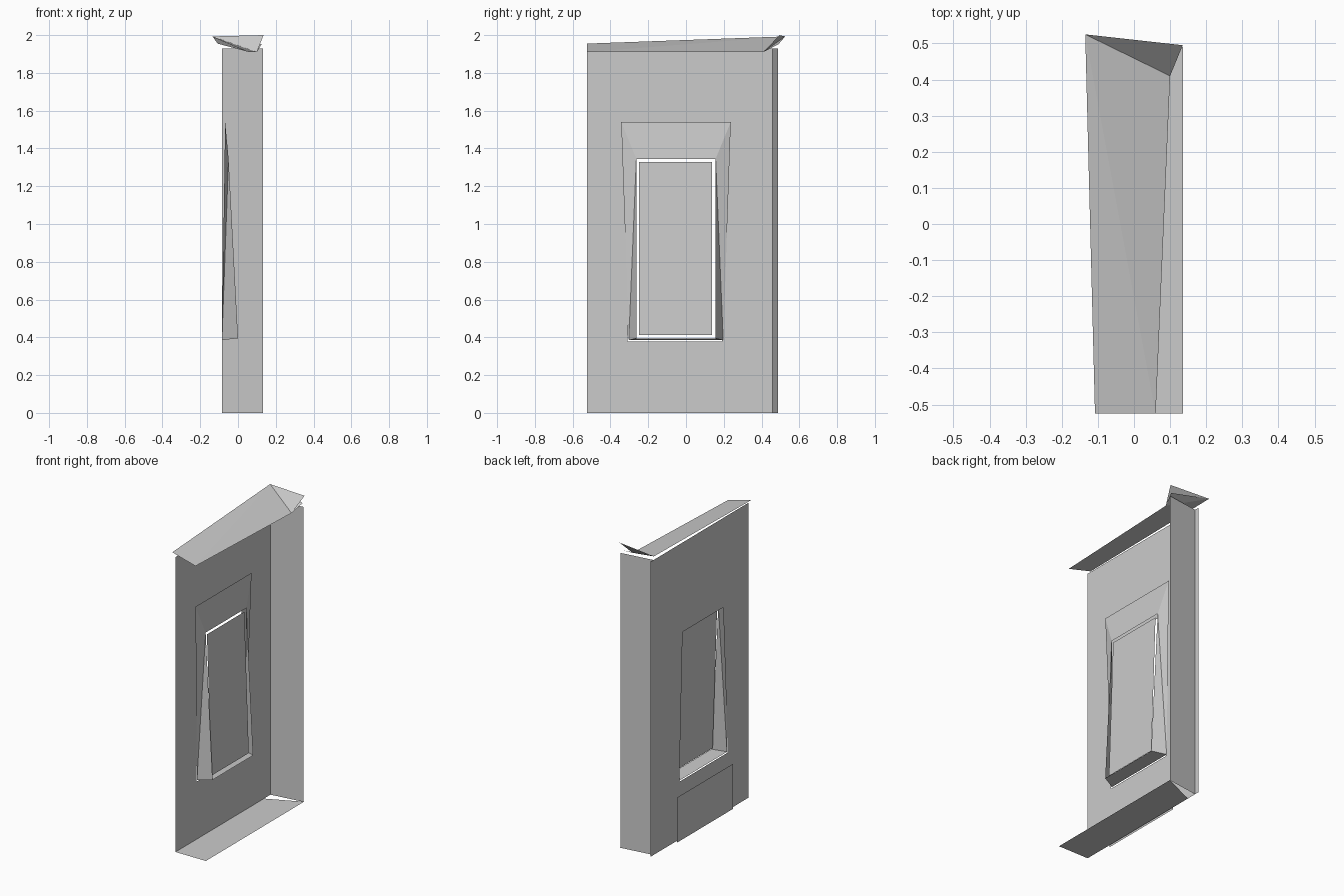
import bpy

if "Cube" in bpy.data.objects:
    bpy.data.objects.remove(bpy.data.objects["Cube"])

XW = -0.085  # plane of the main wall


def sheet(name, verts, faces=None):
    """Thin single-sided sheet made from a few corner points."""
    me = bpy.data.meshes.new(name)
    me.from_pydata(verts, [], faces or [tuple(range(len(verts)))])
    me.update()
    ob = bpy.data.objects.new(name, me)
    bpy.context.collection.objects.link(ob)
    return ob


def bridge(name, loop_a, loop_b):
    """Ring of quads between two closed loops."""
    n = len(loop_a)
    faces = [(i, (i + 1) % n, n + (i + 1) % n, n + i) for i in range(n)]
    return sheet(name, loop_a + loop_b, faces)


# Main wall with a tapered window opening
outer = [(-0.525, 0), (0.487, 0), (0.487, 1.93), (-0.525, 1.93)]
opening = [(-0.31, 0.377), (0.19, 0.377), (0.157, 1.345), (-0.263, 1.345)]
bridge("main_wall", [(XW, y, z) for y, z in outer], [(XW, y, z) for y, z in opening])

# Return wall at the far end
sheet("end_wall", [(XW, 0.457, 0), (0.132, 0.487, 0), (0.132, 0.487, 1.93), (XW, 0.457, 1.93)])

# Floor strip
sheet("floor_strip", [(XW, -0.525, 0), (0.135, -0.525, 0), (0.135, 0.49, 0), (XW, 0.39, 0)])

# Sloping roof strip and its folded end pieces
low, peak = (0.1, 0.41, 1.91), (-0.135, 0.525, 1.993)
sheet("roof_strip", [(-0.108, -0.525, 1.955), (0.06, -0.525, 1.91), low, peak],
      [(0, 1, 3), (1, 2, 3)])
sheet("roof_end_upper", [low, (0.135, 0.495, 2.0), peak])
sheet("roof_end_lower", [low, (0.125, 0.49, 1.952), peak])

# Window reveals: inner edge leans out at the bottom, outer edge meets the wall
YC = -0.053  # window centre line
for side, name in ((-1, "left"), (1, "right")):
    def y(half):
        return YC + side * half
    sheet("window_reveal_" + name,
          [(XW, y(0.25), 0.385), (0, y(0.21), 0.395), (-0.05, y(0.21), 1.345), (-0.068, y(0.29), 1.54)],
          [(0, 1, 2), (0, 2, 3)])

# Window head and sill span between the two reveals
for name, (x0, h0, z0), (x1, h1, z1) in (
        ("window_head", (-0.068, 0.29, 1.54), (-0.05, 0.21, 1.345)),
        ("window_sill", (XW, 0.25, 0.385), (0.0, 0.21, 0.395))):
    sheet(name, [(x0, YC - h0, z0), (x0, YC + h0, z0), (x1, YC + h1, z1), (x1, YC - h1, z1)])

# Leaning window pane
sheet("window_pane", [(-0.018, -0.25, 0.412), (-0.018, 0.137, 0.412),
                      (-0.05, 0.137, 1.328), (-0.05, -0.25, 1.328)])

# Low panel on the outside, under the window
sheet("lower_panel", [(-0.1, -0.343, 0), (-0.1, 0.238, 0), (-0.1, 0.238, 0.295), (-0.1, -0.343, 0.295)])
